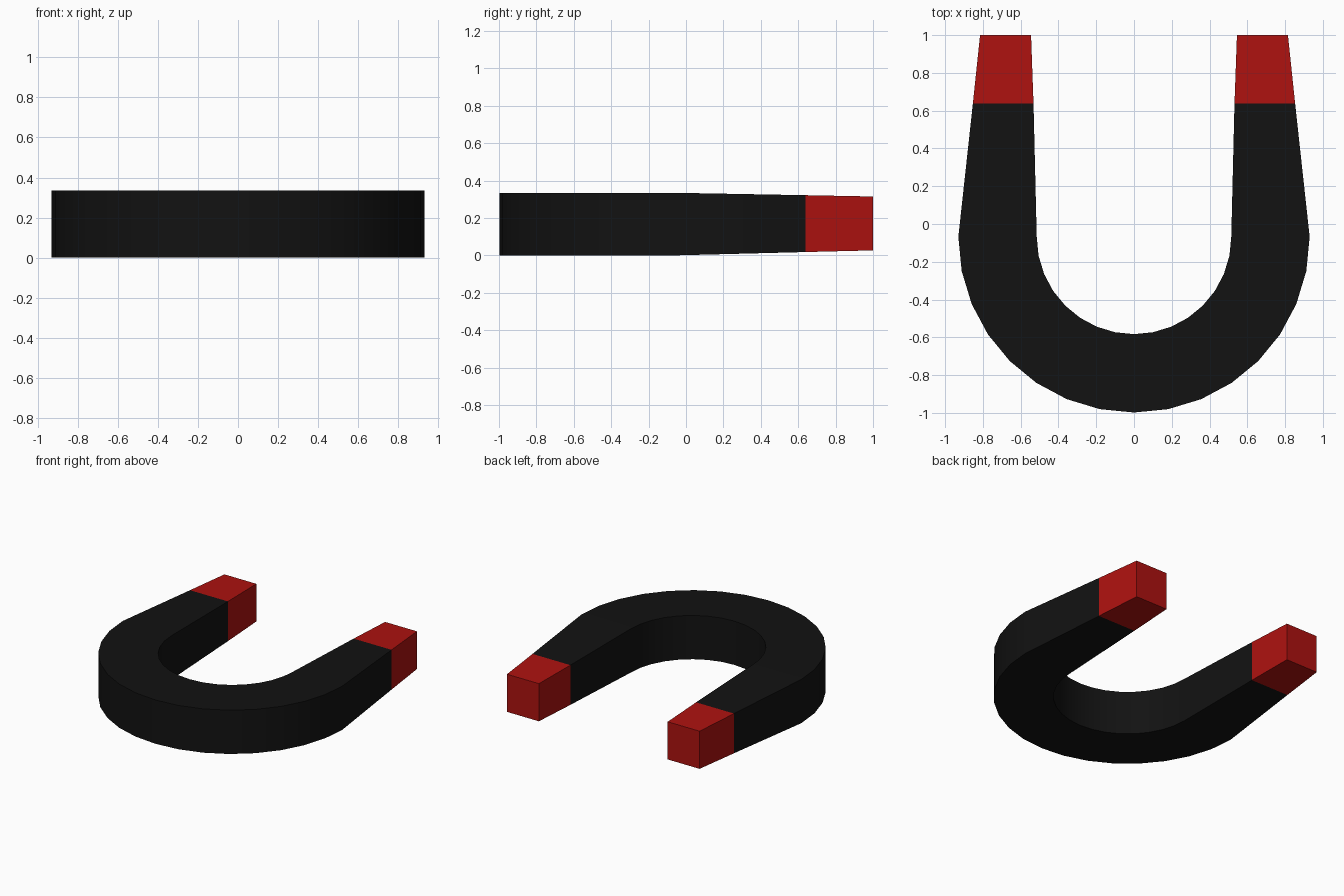
import bpy, bmesh, math

if "Cube" in bpy.data.objects:
    bpy.data.objects.remove(bpy.data.objects["Cube"])

CY, R_OUT, R_IN = -0.068, 0.93, 0.515    # bend centre and radii
H = 0.335                                # thickness of the bend


def material(name, rgb):
    m = bpy.data.materials.new(name)
    m.diffuse_color = (*rgb, 1)
    m.use_nodes = True
    m.node_tree.nodes["Principled BSDF"].inputs["Base Color"].default_value = m.diffuse_color
    return m


def section(inner, outer, z0, z1):
    """Rectangular cross-section from inner and outer plan points."""
    return [(*inner, z0), (*outer, z0), (*outer, z1), (*inner, z1)]


def loft(name, sections, mat, cap_last=False):
    bm = bmesh.new()
    rings = [[bm.verts.new(p) for p in s] for s in sections]
    for a, b in zip(rings, rings[1:]):
        for i in range(4):
            j = (i + 1) % 4
            bm.faces.new((a[i], a[j], b[j], b[i]))
    if cap_last:
        bm.faces.new(rings[-1])
    bmesh.ops.recalc_face_normals(bm, faces=bm.faces)
    # open shells: make sure the top faces point up
    top = max(bm.faces, key=lambda f: f.calc_center_median().z)
    if top.normal.z < 0:
        bmesh.ops.reverse_faces(bm, faces=bm.faces)
    me = bpy.data.meshes.new(name)
    bm.to_mesh(me)
    bm.free()
    me.materials.append(mat)
    ob = bpy.data.objects.new(name, me)
    bpy.context.collection.objects.link(ob)
    bpy.ops.object.select_all(action='DESELECT')
    ob.select_set(True)
    bpy.context.view_layer.objects.active = ob
    bpy.ops.object.shade_smooth_by_angle(angle=math.radians(30))


def joint(s):
    return section((s * 0.532, 0.638), (s * 0.853, 0.638), 0.018, 0.322)


def end(s):
    return section((s * 0.545, 1.0), (s * 0.815, 1.0), 0.027, 0.315)


black = material("black_paint", (0.006, 0.006, 0.006))
red = material("red_paint", (0.42, 0.006, 0.005))

# Horseshoe body: left leg, 16-sided half-circle bend, right leg
bend = []
for i in range(17):
    a = math.pi + math.pi * i / 16
    c, s = math.cos(a), math.sin(a)
    bend.append(section((R_IN * c, CY + R_IN * s), (R_OUT * c, CY + R_OUT * s), 0, H))
loft("horseshoe_body", [joint(-1)] + bend + [joint(1)], black)

# Red pole tips
for side, s in (("left", -1), ("right", 1)):
    loft(side + "_pole_tip", [joint(s), end(s)], red, cap_last=True)
